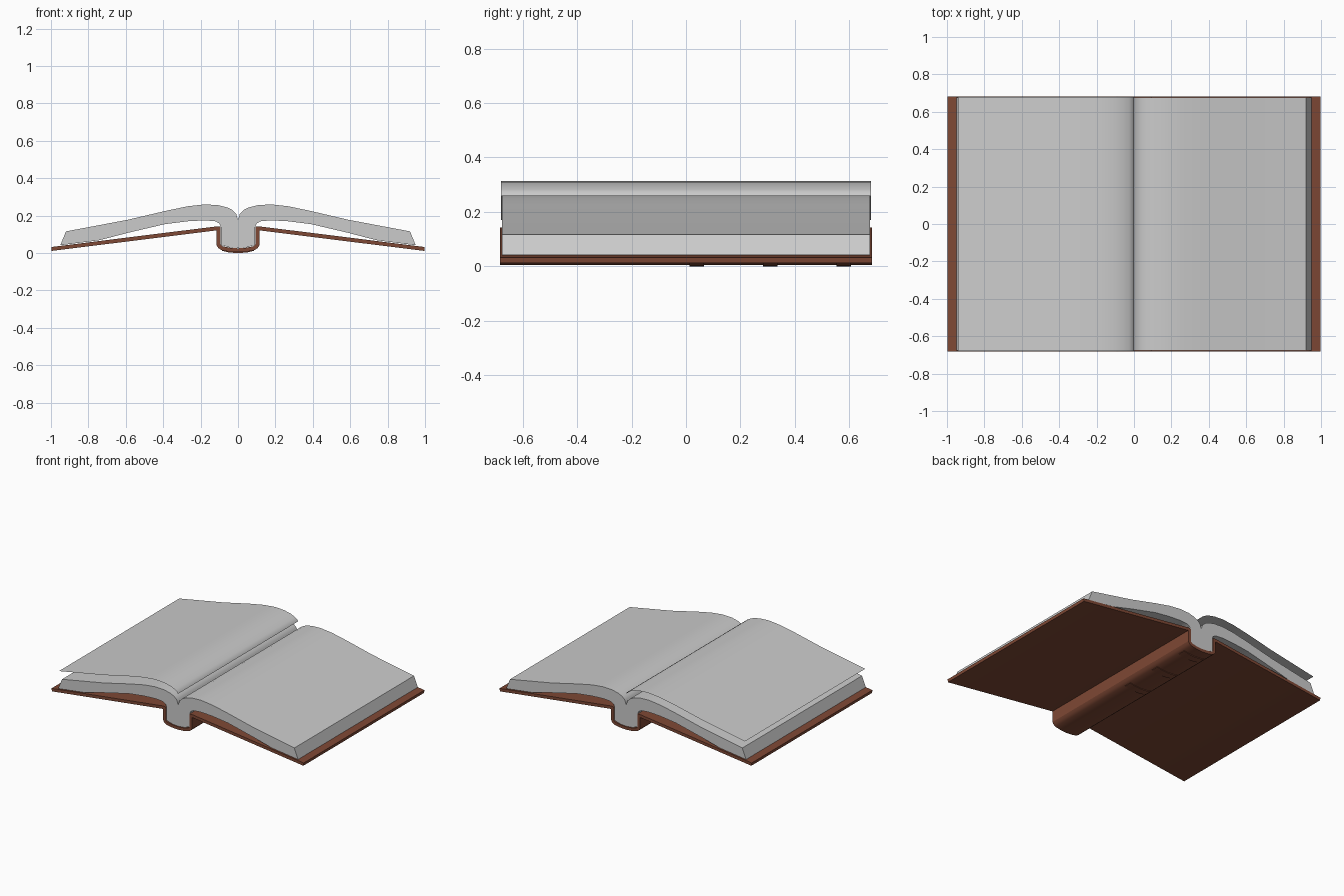
import bpy, bmesh, math
from mathutils import Vector

if "Cube" in bpy.data.objects:
    bpy.data.objects.remove(bpy.data.objects["Cube"])


def finish(name, bm, mat=None):
    mesh = bpy.data.meshes.new(name)
    bm.to_mesh(mesh)
    bm.free()
    ob = bpy.data.objects.new(name, mesh)
    bpy.context.collection.objects.link(ob)
    if mat:
        mesh.materials.append(mat)
    bpy.ops.object.select_all(action='DESELECT')
    ob.select_set(True)
    bpy.context.view_layer.objects.active = ob
    bpy.ops.object.shade_smooth_by_angle(angle=math.radians(30))
    return ob


def extrude_profile(name, pts, y0, y1, mat=None, closed=True):
    """Extrude an xz outline along y, with end caps when closed."""
    bm = bmesh.new()
    a = [bm.verts.new((x, y0, z)) for x, z in pts]
    b = [bm.verts.new((x, y1, z)) for x, z in pts]
    n = len(pts)
    for i in range(n if closed else n - 1):
        j = (i + 1) % n
        bm.faces.new((a[i], a[j], b[j], b[i]))
    if closed:
        bm.faces.new(a)
        bm.faces.new(b[::-1])
        bmesh.ops.recalc_face_normals(bm, faces=bm.faces)
    return finish(name, bm, mat)


def mirrored(half):
    """Complete a left-to-centre path with its right half."""
    return half + [(-x, z) for x, z in reversed(half) if abs(x) > 1e-6]


def thicken(path, t):
    """Turn a centre line into a closed strip outline of thickness t."""
    p = [Vector(q) for q in path]
    up, low = [], []
    for i, v in enumerate(p):
        d1 = (v - p[max(i - 1, 0)]).normalized()
        d2 = (p[min(i + 1, len(p) - 1)] - v).normalized()
        d = (d1 + d2).normalized()
        ref = d2 if d2.length else d1
        n = Vector((-d.y, d.x))
        w = t / 2 / max(n.dot(Vector((-ref.y, ref.x))), 0.5)
        up.append(tuple(v + n * w))
        low.append(tuple(v - n * w))
    return up + low[::-1]


leather = bpy.data.materials.new("leather")
leather.diffuse_color = (0.21, 0.065, 0.035, 1)
leather.use_nodes = True
leather.node_tree.nodes["Principled BSDF"].inputs["Base Color"].default_value = leather.diffuse_color

# hinged boards and rounded spine, one continuous strip
spine_half = [(-0.098, 0.035), (-0.085, 0.026), (-0.045, 0.018), (0, 0.015)]
cover_half = [(-0.997, 0.022), (-0.115, 0.132), (-0.104, 0.131),
              (-0.104, 0.12), (-0.104, 0.045)] + spine_half
extrude_profile("cover", thicken(mirrored(cover_half), 0.021), -0.683, 0.683, leather)

# raised bands on the back of the spine
band_path = mirrored([(-0.085, 0.018), (-0.045, 0.009), (0, 0.006)])
for i, y in enumerate((0.04, 0.31, 0.58)):
    extrude_profile(f"spine_band_{i + 1}", thicken(band_path, 0.012),
                    y - 0.027, y + 0.027, leather)

# page block: upper surface, then the underside running down into the spine
page_top = [(-0.92, 0.116), (-0.59, 0.178), (-0.385, 0.226), (-0.27, 0.25),
            (-0.18, 0.26), (-0.11, 0.257), (-0.06, 0.245), (-0.03, 0.23),
            (-0.01, 0.21), (0, 0.178)]
page_under = [(-0.95, 0.042), (-0.74, 0.069), (-0.59, 0.108), (-0.39, 0.155),
              (-0.27, 0.17), (-0.176, 0.175), (-0.12, 0.17), (-0.1, 0.158),
              (-0.092, 0.14), (-0.092, 0.044), (-0.045, 0.03), (0, 0.026)]
extrude_profile("page_block", mirrored(page_top) + mirrored(page_under)[::-1],
                -0.677, 0.677)

# single lifted leaf above the left pages
leaf = [(-0.942, 0.17), (-0.59, 0.236), (-0.385, 0.282), (-0.27, 0.304),
        (-0.18, 0.313), (-0.11, 0.309), (-0.06, 0.298), (-0.025, 0.283),
        (-0.008, 0.272), (0, 0.258)]
extrude_profile("lifted_leaf", leaf, -0.68, 0.68, closed=False)
